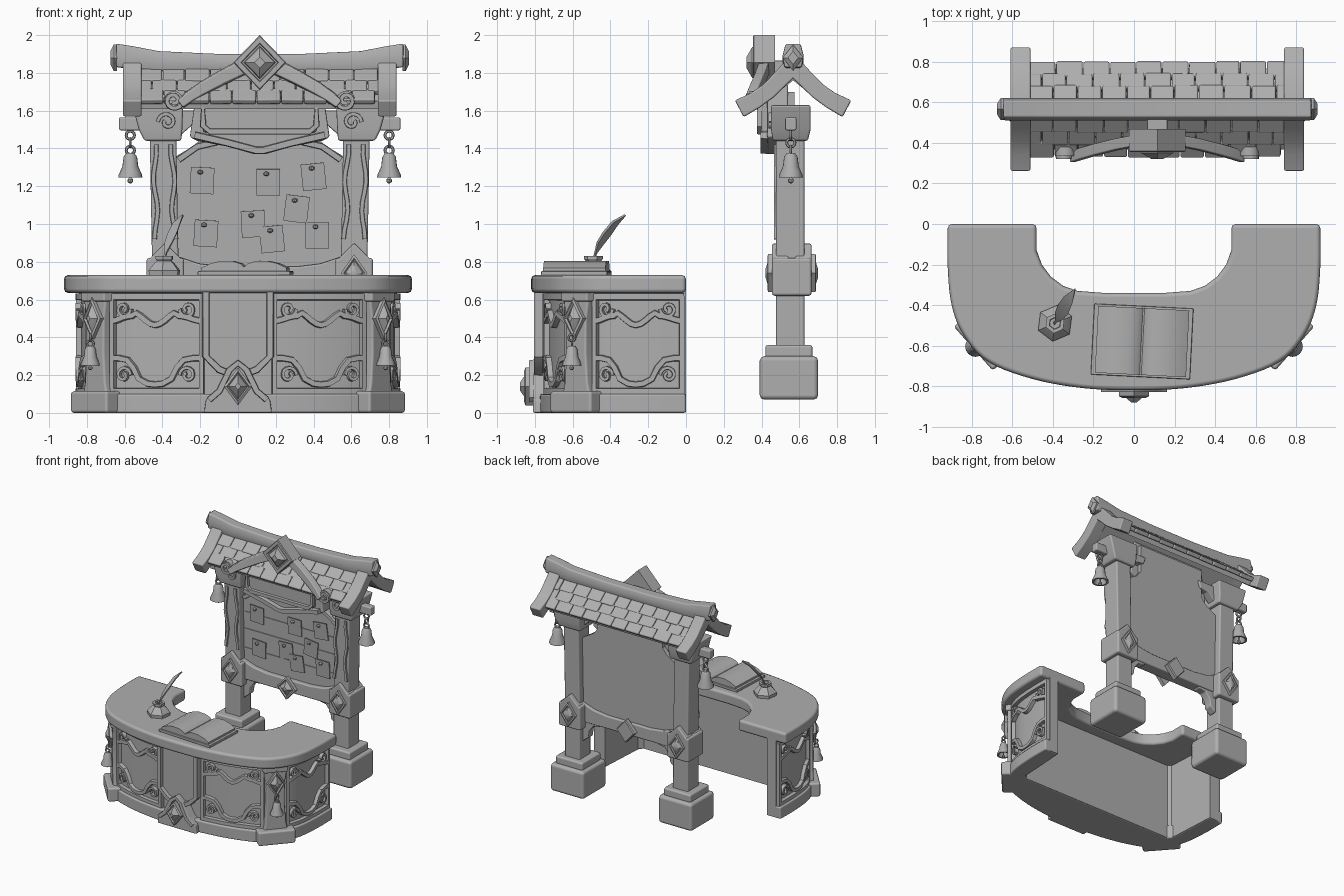
import bpy, bmesh, math, random
from mathutils import Vector as V, Matrix, Euler

if "Cube" in bpy.data.objects:
    bpy.data.objects.remove(bpy.data.objects["Cube"])
random.seed(4)

stone = bpy.data.materials.new("plain_grey")
stone.diffuse_color = (0.43, 0.43, 0.43, 1)
stone.use_nodes = True
stone.node_tree.nodes["Principled BSDF"].inputs["Base Color"].default_value = stone.diffuse_color
CX = 0.115  # centre line of the notice board
FRONT = V((0, -1, 0))

# ---------- helpers ----------
def loft(name, rings, loop=False, bevel=0):
    bm = bmesh.new()
    vs = [[bm.verts.new(p) for p in r] for r in rings]
    n = len(vs[0])
    for a, b in zip(vs, vs[1:] + ([vs[0]] if loop else [])):
        for i in range(n):
            bm.faces.new((a[i], a[(i + 1) % n], b[(i + 1) % n], b[i]))
    if not loop:
        bm.faces.new(vs[0][::-1])
        bm.faces.new(vs[-1])
    bmesh.ops.recalc_face_normals(bm, faces=bm.faces)
    me = bpy.data.meshes.new(name)
    bm.to_mesh(me)
    bm.free()
    me.materials.append(stone)
    ob = bpy.data.objects.new(name, me)
    bpy.context.collection.objects.link(ob)
    if bevel:
        m = ob.modifiers.new("soft_edges", 'BEVEL')
        m.width, m.segments, m.harden_normals = bevel, 2, True
        m.angle_limit = math.radians(35)
    return ob

def ext(name, pts, axis, a, b, bevel=0):
    f = {'x': lambda u, v, w: V((w, u, v)), 'y': lambda u, v, w: V((u, w, v)), 'z': lambda u, v, w: V((u, v, w))}[axis]
    return loft(name, [[f(u, v, w) for u, v in pts] for w in (a, b)], bevel=bevel)

def rect(x0, x1, y0, y1, z):
    return [V((x0, y0, z)), V((x1, y0, z)), V((x1, y1, z)), V((x0, y1, z))]

def box(name, c, size, bevel=0.01, rot=(0, 0, 0)):
    x, y, z = (s / 2 for s in size)
    m = Matrix.Translation(c) @ Euler(rot).to_matrix().to_4x4()
    return loft(name, [[m @ p for p in rect(-x, x, -y, y, k)] for k in (-z, z)], bevel=bevel)

def sweep(name, pts, nrm, w, d, loop=False, bevel=0, taper=0.8):
    pts, rings, n = [V(p) for p in pts], [], len(pts)
    for i, p in enumerate(pts):
        q, r = (pts[i - 1], pts[(i + 1) % n]) if loop else (pts[max(i - 1, 0)], pts[min(i + 1, n - 1)])
        nn = (nrm[i] if isinstance(nrm, list) else V(nrm)).normalized()
        b = (r - q).normalized().cross(nn).normalized() * (w[i] if isinstance(w, list) else w) / 2
        rings.append([p - b, p + b, p + b * taper + nn * d, p - b * taper + nn * d])
    return loft(name, rings, loop, bevel)

def spiral(cx, cy, r, a0, turns, n=16):
    return [(cx + r * (1 - .75 * i / n) * math.cos(a0 + turns * 6.283 * i / n),
             cy + r * (1 - .75 * i / n) * math.sin(a0 + turns * 6.283 * i / n)) for i in range(n + 1)]

def gem(name, c, nrm, hw, hh, d, steps=((1, 0), (1, .6), (.8, .7), (.68, .5), (.58, .65), (.2, 1))):
    nrm = V(nrm).normalized()
    side = nrm.cross(V((0, 0, 1)))
    up = V((0, 0, 1))
    return loft(name, [[V(c) + nrm * d * k + side * hw * s * a + up * hh * s * b
                        for a, b in ((1, 0), (0, 1), (-1, 0), (0, -1))] for s, k in steps])

def lathe(name, c, prof, n=16, turn=0):
    return loft(name, [[V(c) + V((r * math.cos(turn + 6.2832 * i / n), r * math.sin(turn + 6.2832 * i / n), z))
                        for i in range(n)] for r, z in prof])

def bell(c, k, links):
    lathe("bell", c, [(k * r, k * z) for r, z in ((.001, .13), (.022, .13), (.036, .11), (.042, .06), (.062, .015),
                      (.064, 0), (.05, 0), (.03, .06), (.001, .07))])
    lathe("bell_clapper", c, [(k * r, k * z) for r, z in ((.006, .07), (.006, 0), (.015, -.01), (.015, -.022), (.004, -.03))], 8)
    for i in range(links):
        bpy.ops.mesh.primitive_torus_add(location=V(c) + V((0, 0, k * (.145 + .04 * i))), major_segments=12, minor_segments=6,
            major_radius=k * .022, minor_radius=k * .008, rotation=(math.pi / 2, 0, i * math.pi / 2))
        bpy.context.object.name = "bell_chain_link"
        bpy.context.object.data.materials.append(stone)

# ---------- curved counter outline ----------
half = [V(p) for p in ((.92, 0), (.92, -.2), (.9, -.4), (.84, -.55), (.72, -.68), (.5, -.765), (.25, -.81), (0, -.82))]
ctrl = [V((-p.x, p.y)) for p in half] + half[-2::-1]
ctrl = [ctrl[0] * 2 - ctrl[1]] + ctrl + [ctrl[-1] * 2 - ctrl[-2]]
line = []
for a, b, c, d in zip(ctrl, ctrl[1:], ctrl[2:], ctrl[3:]):
    for k in range(5):
        t = k / 5
        line.append(.5 * (2 * b + (c - a) * t + (2 * a - 5 * b + 4 * c - d) * t * t + (3 * b - a - 3 * c + d) * t ** 3))
line.append(ctrl[-2])
arc = [0]
for p, q in zip(line, line[1:]):
    arc.append(arc[-1] + (q - p).length)
END = arc[-1] / 2

def normal(s):
    i = max(j for j in range(len(line) - 1) if arc[j] <= max(s + END, 0) + 1e-9)
    a, b = line[max(i - 1, 0)], line[min(i + 2, len(line) - 1)]
    return V(((b - a).y, -(b - a).x, 0)).normalized()

def wall(s, z, off):
    i = max(j for j in range(len(line) - 1) if arc[j] <= max(s + END, 0) + 1e-9)
    p = line[i].lerp(line[i + 1], (s + END - arc[i]) / (arc[i + 1] - arc[i]))
    return V((p.x, p.y, z)) + normal(s) * off

def outline(off):
    return [tuple(wall(a - END, 0, off))[:2] for a in arc]

def trim(name, pts, w=.028, d=.03, off=-.092):
    sweep(name, [wall(s, z, off) for s, z in pts], [normal(s) for s, z in pts], w, d)

# ---------- counter ----------
def mirrored(pts):
    return pts + [(-x, y) for x, y in pts[::-1]]
inner = mirrored([(.75, 0), (.725, -.42), (.70, -.44)])
ext("counter_body", outline(-.09) + inner, 'z', .005, .66)
ext("counter_base", outline(-.045) + inner, 'z', 0, .1, .012)
ext("counter_top", outline(0) + mirrored([(.48, 0), (.48, -.13), (.455, -.2), (.41, -.26), (.35, -.305), (.28, -.33), (.15, -.34)]),
    'z', .635, .73, .022)
for sg in (-1, 1):
    # corner column with gem and bell
    s = sg * .84
    n = normal(s)
    sweep("counter_column", [wall(s, z, -.18) for z in (.08, .16, .32, .5, .58, .645)], n, [.22, .18, .155, .16, .19, .21], .135, bevel=.012, taper=.9)
    sweep("column_foot", [wall(s, z, -.19) for z in (0, .115)], n, .29, .19, bevel=.015, taper=1)
    sweep("column_head", [wall(s, z, -.18) for z in (.59, .65)], n, .23, .15, bevel=.01)
    gem("column_gem", wall(s, .5, -.06), n, .07, .11, .06)
    bell(wall(s, .25, -.015), .8, 2)
    # carved panels
    for lo, hi in ((.19, .73), (.95, END - .01)):
        g = lambda t: sg * (lo + (hi - lo) * t)
        T = [i / 20 for i in range(21)]
        trim("panel_top_band", [(g(t), .615) for t in T], .04)
        trim("panel_scallop", [(g(t), .5 - .035 * math.cos(12.566 * t) * (1 if .25 < t < .75 else .4)) for t in T], .034)
        trim("panel_bottom_band", [(g(t), .115) for t in T], .035)
        trim("panel_lower_frame", [(g(t), z) for t, z in ((.02, .29), (.1, .29), (.2, .28), (.27, .24), (.33, .18), (.42, .155),
             (.5, .15), (.58, .155), (.67, .18), (.73, .24), (.8, .28), (.9, .29), (.98, .29))], .034)
        for t in (.02, .98):
            trim("panel_side_strip", [(g(t), z) for z in (.1, .35, .62)], .03)
        for t, a in ((.16, 0), (.84, math.pi)):
            for z, q in ((.55, -1), (.2, 1)):
                trim("panel_curl", spiral(g(t), z, .045, a if sg > 0 else math.pi - a,
                     (1.2 if a == 0 else -1.2) * q * sg), .02, .03)

# centre banner and gabled foot
shield = [(-.17, .64), (.17, .64), (.17, .3), (.1, .23), (0, .19), (-.1, .23), (-.17, .3)]
ext("banner_panel", shield, 'y', -.7, -.775)
sweep("banner_frame", [(x, -.76, z) for x, z in shield[1:] + shield[:1]], FRONT, .04, .045)
gable = [(-.18, 0), (.18, 0), (.17, .07), (.11, .12), (.05, .24), (0, .28), (-.05, .24), (-.11, .12), (-.17, .07)]
ext("banner_foot", gable, 'y', -.7, -.81, .01)
sweep("banner_foot_rim", [(x * .9, -.805, z * .93 + .004) for x, z in gable[2:]], FRONT, .035, .025)
gem("banner_foot_gem", (0, -.805, .14), FRONT, .075, .1, .075)

# ---------- open book, inkwell and quill ----------
book = [box("book_cover", (.04, -.58, .74), (.49, .35, .022), .005)]
page = mirrored([(.225, .752), (.225, .768), (.18, .79), (.12, .805), (.06, .803), (.02, .79), (.004, .775)])
book.append(ext("book_pages", [(x + .04, z) for x, z in page], 'y', -.745, -.415))
for o in book:
    o.data.transform(Matrix.Translation((.04, -.58, 0)) @ Matrix.Rotation(-.05, 4, 'Z') @ Matrix.Translation((-.04, .58, 0)))
lathe("inkwell", (-.39, -.49, .73), [(.088, 0), (.09, .025), (.06, .06), (.042, .075), (.05, .085), (.05, .1), (.03, .1), (.028, .08)], 6, .4)
sweep("quill_feather", [(-.4, -.5, .79), (-.385, -.48, .85), (-.37, -.455, .9), (-.35, -.42, .95), (-.325, -.375, 1.01), (-.295, -.325, 1.05)],
      (.56, .49, -.63), [.01, .014, .055, .068, .055, .006], .01)

# ---------- notice board ----------
def X(local):
    return CX + local
half_board = [(.44, .72), (.44, 1.36), (.34, 1.42), (.3, 1.47), (.3, 1.7)]
ext("notice_board", [(X(x), z) for x, z in mirrored(half_board)], 'y', .535, .575)
sweep("board_top_trim", [(X(x), .54, z) for x, z in mirrored([(.43, 1.34), (.33, 1.41), (.2, 1.44)])], FRONT, .035, .025)
for z in (.92, 1.08, 1.22):
    box("board_plank_edge", (CX, .533, z), (.86, .008, .008), 0)
ext("board_bottom_rail", [(X(x), z) for x, z in mirrored([(.44, .67), (.44, .83), (.32, .79), (.2, .775)])], 'y', .5, .6, .01)
gem("rail_gem", (CX, .5, .715), FRONT, .085, .095, .05)
gem("rail_block", (CX, .6, .715), -FRONT, .085, .095, .04, ((1, 0), (1, .8), (.9, 1)))
for x, z, a in ((-.19, 1.23, .05), (.16, 1.22, 0), (.4, 1.25, -.1), (-.17, .95, .06), (.08, 1.0, -.05), (.31, 1.08, .12), (.18, .92, -.1), (.42, .94, 0)):
    box("pinned_note", (x, .522, z), (.125, .008, .14), 0, (.06, a, 0))
    lathe("note_pin", (x - .01, .505, z + .045), [(.004, -.012), (.014, -.006), (.014, .006), (.004, .012)], 8)

# ---------- posts ----------
for sg in (-1, 1):
    L = lambda a: X(sg * a)
    px = L(.5)
    box("post_foot", (px, .545, .185), (.31, .31, .23), .025)
    box("post_foot_cap", (px, .545, .325), (.25, .25, .07), .015)
    loft("post", [rect(px - .07, px + .07, .477, .627, z) if z < .9 else rect(px - .07 + sg * .012, px + .07 + sg * .012, .477, .627, z)
                  for z in (.34, .8, 1.46)], bevel=.012)
    box("post_collar", (px, .56, .72), (.2, .21, .2), .015)
    for y, n in ((.5, FRONT), (.62, -FRONT)):
        ext("collar_gable", [(px - .1, .8), (px + .1, .8), (px + .03, .87), (px, .9), (px - .03, .87)], 'y', y - .045, y + .045, .01)
        gem("collar_gem", (px, y + n.y * .045, .74), n, .07, .1, .035)
    for k in (-1, 1):
        sweep("post_carving", [(px + sg * .001 * i + k * (.047 + .01 * math.cos(i)), .479, .92 + .05 * i) for i in range(11)], FRONT, .025, .014)
    loft("post_capital", [rect(L(.415), L(.61), .46, .645, 1.44), rect(L(.41), L(.64), .45, .66, 1.5), rect(L(.405), L(.675), .45, .66, 1.63)], bevel=.012)
    sweep("capital_curl", [(x, .455, z) for x, z in spiral(px - sg * .01, 1.54, .05, 0 if sg > 0 else math.pi, sg * 1.1)], FRONT, .022, .018)
    box("bell_arm", (L(.68), .555, 1.53), (.13, .06, .07), .01)
    bell((L(.685), .555, 1.245), 1, 3)
    # small brackets under and above the board
    ext("lower_bracket", [(L(a), z) for a, z in ((.43, .7), (.24, .7), (.27, .66), (.33, .65), (.37, .6), (.38, .54), (.43, .5))], 'y', .52, .59, .008)
    ext("upper_bracket", [(L(a), z) for a, z in ((.43, 1.6), (.26, 1.6), (.28, 1.54), (.35, 1.53), (.43, 1.46))], 'y', .52, .59, .008)

# ---------- sign under the gable ----------
ext("sign_back", [(X(x), z) for x, z in mirrored([(.33, 1.74), (.37, 1.46), (.33, 1.44), (.17, 1.41), (.03, 1.37)])], 'y', .43, .54, .01)
sweep("sign_back_trim", [(X(x), .435, z) for x, z in mirrored([(.345, 1.47), (.17, 1.43), (.02, 1.39)])], FRONT, .04, .04)
plate = mirrored([(.31, 1.685), (.30, 1.485)])
ext("sign_plate", [(X(x), z) for x, z in plate], 'y', .395, .45, .012)
sweep("sign_frame", [(X(x), .4, z) for x, z in mirrored([(.3, 1.675), (.3, 1.52), (.265, 1.49)])], FRONT, .035, .025, loop=True)

# ---------- roof ----------
def slope(t):  # height of the roof at distance t from the ridge
    return 1.84 - 1.0 * t + .5 * t * t
for sg in (-1, 1):  # front and back slopes
    R = lambda t: .567 + sg * t
    ext("roof_sheet", [(R(0), 1.82), (R(.1), slope(.1) - .01), (R(.2), slope(.2) - .01), (R(.19), slope(.2) - .05), (R(0), 1.76)], 'x', -.52, .75)
    for row in range(3):
        t = .07 + .06 * row
        x = -.52 - (.06 if row % 2 else 0)
        while x < .73:
            w = random.uniform(.115, .135)
            x1 = min(x + w, .75)
            x0 = max(x, -.52)
            if x1 - x0 > .03:
                box("roof_tile", ((x0 + x1) / 2, R(t + random.uniform(-.003, .003)), slope(t) + .008),
                    (x1 - x0 - .004, .1, .034), .009, (-sg * .66, random.uniform(-.015, .015), 0))
            x += w
    for x in (-.61, .74):  # curved end rafters
        sweep("end_rafter", [(x, R(t), z) for t, z in ((-.01, 1.845), (.06, 1.775), (.13, 1.705), (.2, 1.655), (.285, 1.61))],
              (1, 0, 0), [.1, .09, .088, .09, .1], .1, bevel=.01, taper=1)
loft("ridge_beam", [[V((x, .567 + y, z)) for y, z in ((-.045, lo), (.045, lo), (.056, (lo + hi) / 2), (.04, hi), (-.04, hi), (-.056, (lo + hi) / 2))]
     for x, lo, hi in ((-.645, 1.83, 1.955), (-.55, 1.82, 1.94), (-.42, 1.81, 1.915), (-.1, 1.81, 1.9), (.33, 1.81, 1.9),
                       (.65, 1.81, 1.915), (.78, 1.82, 1.94), (.875, 1.83, 1.955))], bevel=.01)
for x, d in ((-.64, -1), (.87, 1)):
    gem("ridge_end_cap", (x, .567, 1.88), (d, 0, 0), .055, .07, .035, ((1, 0), (1, .5), (.5, 1)))

# ---------- front gable beams and crown ----------
for sg in (-1, 1):
    path = [(0, 1.865), (.1, 1.825), (.2, 1.775), (.3, 1.72), (.37, 1.675), (.42, 1.635)]
    sweep("gable_beam", [(X(sg * x), .45 - .13 * (x / .42) ** 1.5 * .7, z) for x, z in path], FRONT, [.09, .088, .082, .075, .065, .055], .055, bevel=.008)
    c = spiral(.455, 1.655, .048, math.pi * 1.1, 1.3)
    sweep("gable_curl", [(X(sg * x), .36, z) for x, z in c], FRONT, .026, .04)
    ext("gable_curl_disc", [(X(sg * .455) + .05 * math.cos(i * .524), 1.655 + .05 * math.sin(i * .524)) for i in range(12)], 'y', .38, .335)
gem("crown_gem", (CX, .47, 1.855), FRONT, .14, .145, .15,
    ((1, 0), (1, .73), (.95, .77), (.72, .77), (.68, .68), (.6, .68), (.56, .8), (.2, 1)))
box("crown_brace", (CX, .5, 1.83), (.1, .1, .07), .005)

# ---------- shading ----------
bpy.ops.object.select_all(action='SELECT')
bpy.context.view_layer.objects.active = bpy.data.objects["counter_top"]
bpy.ops.object.shade_smooth_by_angle(angle=math.radians(32))
